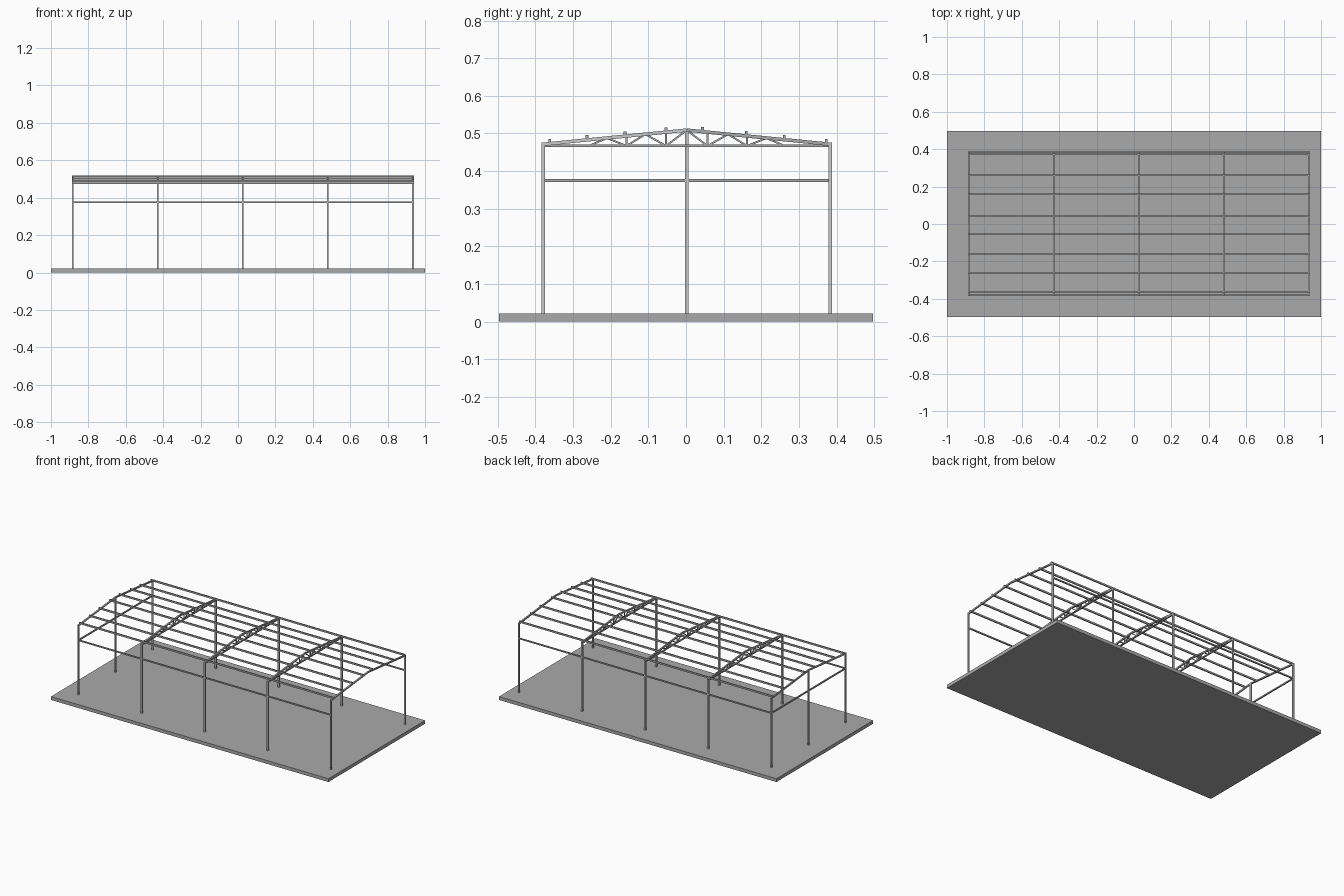
import bpy
from mathutils import Vector, Matrix

if "Cube" in bpy.data.objects:
    bpy.data.objects.remove(bpy.data.objects["Cube"])

FRAMES = [-0.884, -0.429, 0.025, 0.48, 0.936]
Y0, Y = 0.002, 0.381           # ridge line, half span to columns
EAVE, RIDGE = 0.471, 0.509
SLAB = 0.022
CHORD_Z = 0.467

dark = bpy.data.materials.new("dark_grey")
dark.diffuse_color = (0.4, 0.4, 0.4, 1)
dark.use_nodes = True
dark.node_tree.nodes["Principled BSDF"].inputs["Base Color"].default_value = dark.diffuse_color


def block(name, matrix, mat):
    bpy.ops.mesh.primitive_cube_add(size=1)
    ob = bpy.context.object
    ob.name = name
    ob.data.transform(matrix)
    if matrix.determinant() < 0:
        ob.data.flip_normals()
    if mat:
        ob.data.materials.append(mat)


def box(name, lo, hi, mat=None):
    lo, hi = Vector(lo), Vector(hi)
    d = hi - lo
    block(name, Matrix.Translation((lo + hi) / 2) @ Matrix.Diagonal((d.x, d.y, d.z, 1)), mat)


def bar(name, a, b, w, h, mat=None):
    """Rectangular bar in a plane of constant x: w across x, h in the plane."""
    a, b = Vector(a), Vector(b)
    d = b - a
    side = Vector((1, 0, 0))
    up = side.cross(d.normalized())
    m = Matrix((side * w, d, up * h)).transposed().to_4x4()
    block(name, Matrix.Translation((a + b) / 2) @ m, mat)


def roof(y):
    return RIDGE - (RIDGE - EAVE) * abs(y) / Y


# floor slab
box("floor_slab", (-1, -0.497, 0), (1, 0.497, SLAB), dark)

# portal frames: columns and rafters
T = 0.0048
for x in FRAMES:
    for s in (-1, 1):
        y = Y0 + s * Y
        box("column", (x - T, y - T, SLAB), (x + T, y + T, 0.475))
        bar("rafter", (x, y + s * T, roof(Y)), (x, Y0, RIDGE), 0.009, 0.009, dark if s > 0 else None)

# trusses on the inner frames
for x in FRAMES[1:-1]:
    box("bottom_chord", (x - 0.0045, Y0 - Y, CHORD_Z - 0.0035),
        (x + 0.0045, Y0 + Y, CHORD_Z + 0.0035), dark)
    for s in (-1, 1):
        ys = [0, 0.055, 0.11, 0.16, 0.212, 0.26]
        pts = [(x, Y0 + s * y, CHORD_Z if k % 2 else roof(y)) for k, y in enumerate(ys)]
        for a, b in zip(pts, pts[1:]):
            bar("truss_diagonal", a, b, 0.006, 0.005, dark)
        for y in ys[1:4:2]:
            bar("truss_upright", (x, Y0 + s * y, CHORD_Z), (x, Y0 + s * y, roof(y)), 0.006, 0.005, dark)

# closed gable end: centre post and rail
x = FRAMES[0]
box("gable_post", (x - T, Y0 - T, SLAB), (x + T, Y0 + T, RIDGE))
box("gable_rail", (x - 0.004, Y0 - Y, 0.371), (x + 0.004, Y0 + Y, 0.379), dark)

# side rails
for s in (-1, 1):
    y = Y0 + s * Y
    box("side_rail", (FRAMES[0], y - 0.004, 0.371), (FRAMES[-1], y + 0.004, 0.379), dark)

# roof purlins resting on the rafters
for y in (-0.362, -0.263, -0.162, -0.053, 0.044, 0.16, 0.261, 0.373):
    z = roof(y - Y0) + 0.002
    box("purlin", (FRAMES[0] - T, y - 0.0035, z), (FRAMES[-1] + T, y + 0.0035, z + 0.011), dark)
